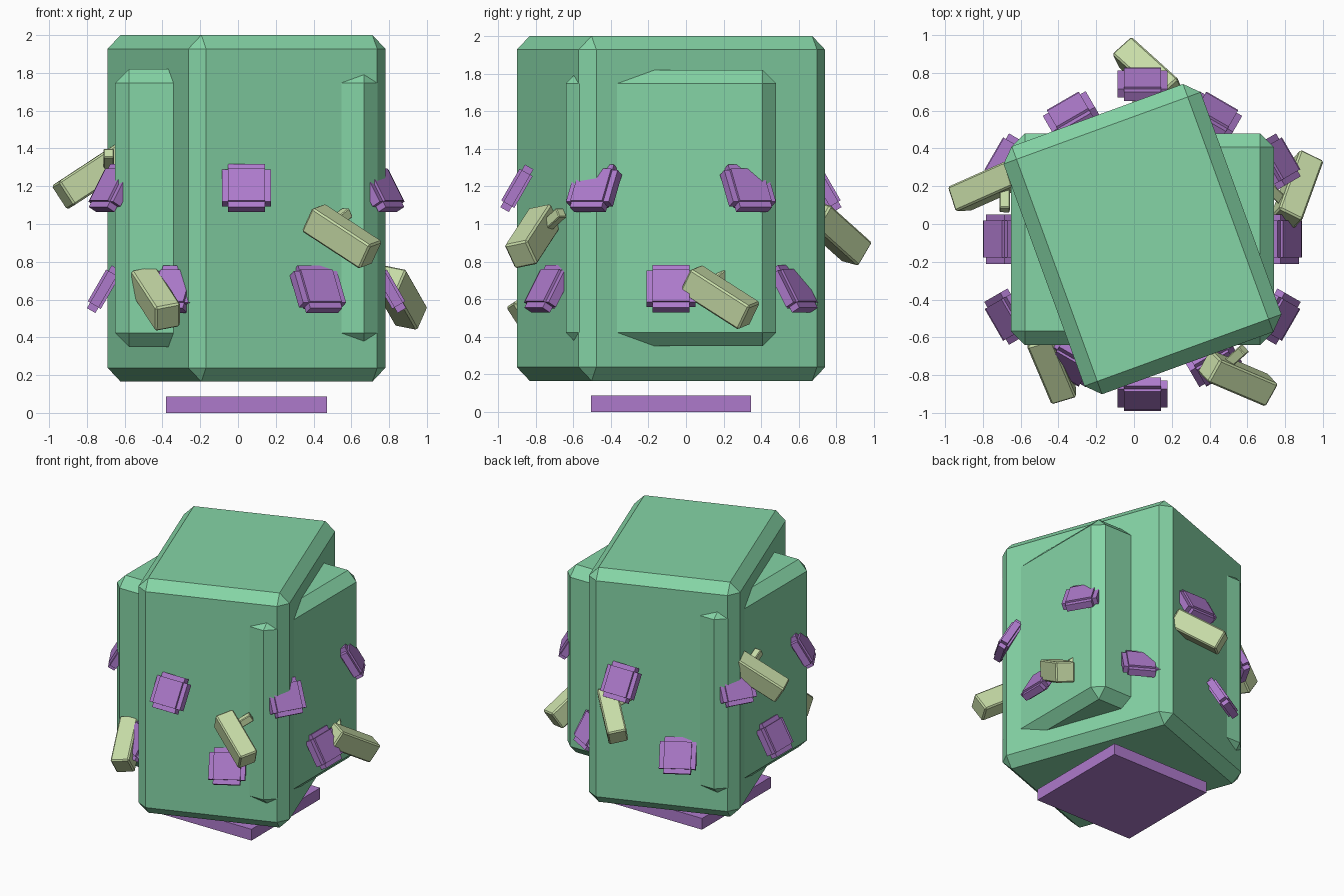
import bpy
from math import radians, cos, sin
from mathutils import Matrix, Vector

cube = bpy.data.objects.get("Cube")
if cube:
    bpy.data.objects.remove(cube, do_unlink=True)


def material(name, rgb):
    m = bpy.data.materials.new(name)
    m.use_nodes = True
    m.diffuse_color = (*rgb, 1)
    m.node_tree.nodes["Principled BSDF"].inputs["Base Color"].default_value = (*rgb, 1)
    return m


GREEN = material("leaf green", (0.235, 0.66, 0.38))
PURPLE = material("violet", (0.42, 0.195, 0.60))
OLIVE = material("pale olive", (0.57, 0.71, 0.385))


def box(name, size, loc, mat, rot=None, bevel=0.0):
    """Flat-shaded box with an optional one-step chamfer."""
    bpy.ops.mesh.primitive_cube_add(size=1)
    ob = bpy.context.object
    ob.name = name
    ob.data.name = name
    ob.data.transform(Matrix.Diagonal((*size, 1)))
    ob.matrix_world = Matrix.Translation(loc) @ (rot or Matrix()).to_4x4()
    ob.data.materials.append(mat)
    if bevel:
        mod = ob.modifiers.new("chamfer", "BEVEL")
        mod.width = bevel
        mod.segments = 1
    return ob


def turn(angle, axis):
    return Matrix.Rotation(radians(angle), 4, axis)


CX, CY = 0.045, -0.08

# Two crossed chamfered blocks form the body, above a thin base plate
box("main_block", (1.11, 1.396, 1.835), (CX, CY, 1.083), GREEN, turn(20, "Z"), 0.073)
box("cross_block", (1.39, 1.12, 1.47), (CX, CY, 1.085), GREEN, None, 0.073)
box("base_plate", (0.85, 0.85, 0.088), (CX, CY, 0.044), PURPLE)


# Tilted pads in two staggered rings; each pad is three overlapping slabs
def pad(name, angle, radius, z):
    rot = turn(angle, "Z") @ turn(-30, "Y")
    a = radians(angle)
    loc = Vector((CX + radius * cos(a), CY + radius * sin(a), z))
    box(name + "_tall", (0.052, 0.195, 0.262), loc, PURPLE, rot)
    box(name + "_wide", (0.052, 0.262, 0.195), loc, PURPLE, rot)
    box(name + "_core", (0.08, 0.195, 0.195), loc, PURPLE, rot)


for i in range(6):
    pad(f"upper_pad_{i + 1}", 30 + 60 * i, 0.82, 1.19)
    pad(f"lower_pad_{i + 1}", 60 * i, 0.757, 0.655)


# Drooping stems with a small twig on the inner side
def stem(name, loc, heading):
    spin = turn(heading, "Z")
    box(name, (0.39, 0.14, 0.15), loc, OLIVE, spin @ turn(31, "Y") @ turn(12, "X"), 0.01)
    aim = Vector((0.35, 0.75, 0.5)).to_track_quat("X", "Z").to_matrix().to_4x4()
    twig_at = Vector(loc) + spin @ Vector((-0.06, 0.09, 0.085))
    box(name + "_twig", (0.16, 0.055, 0.055), twig_at, OLIVE, spin @ aim, 0.005)


stem("left_stem", (0.86, 0.18, 0.61), 70)
stem("back_stem", (0.075, 0.80, 0.95), 138)
stem("right_stem", (-0.775, 0.20, 1.25), 204)
stem("front_right_stem", (-0.436, -0.745, 0.605), 293)
stem("front_left_stem", (0.55, -0.815, 0.935), -23)
